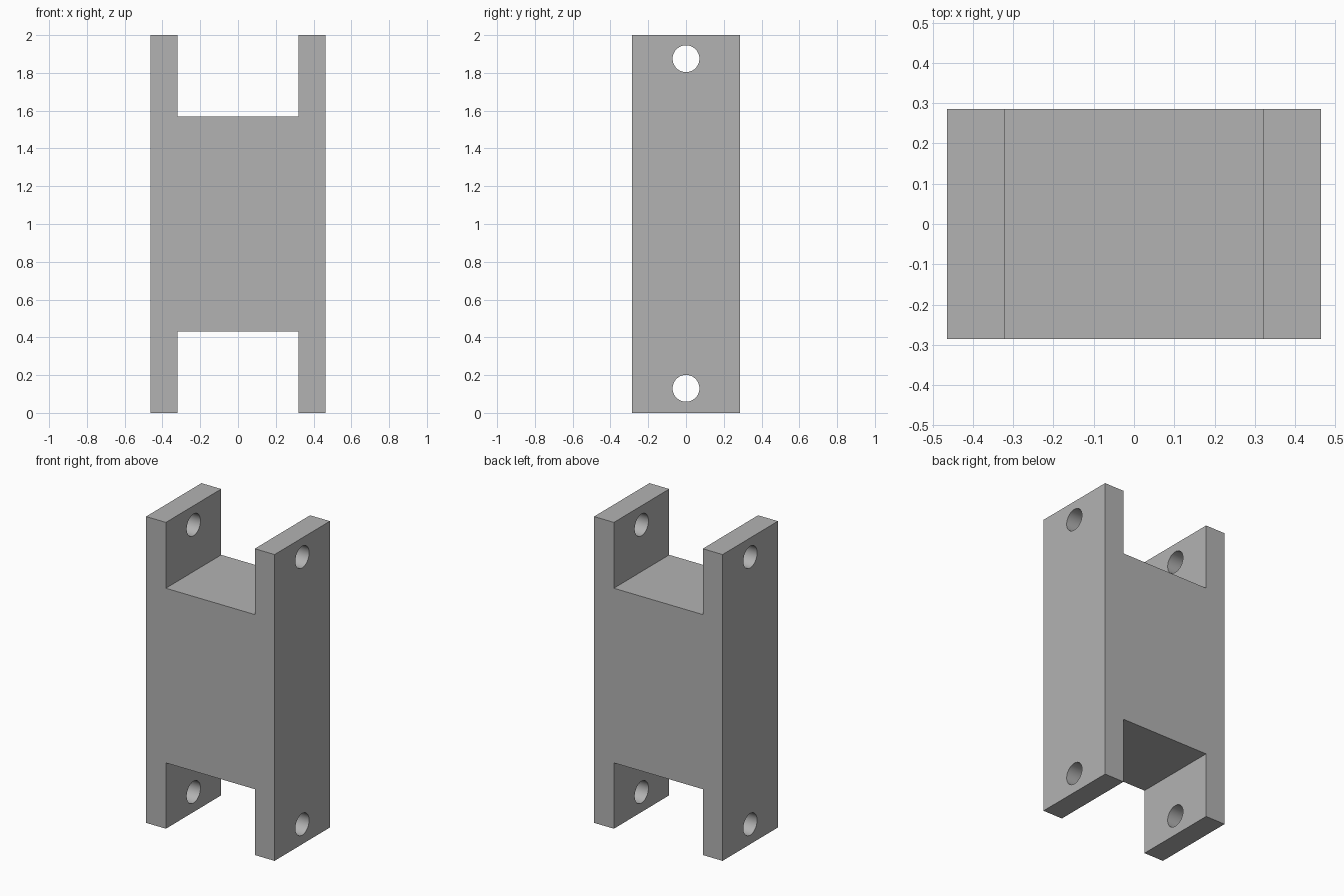
import bpy, bmesh, math

cube = bpy.data.objects.get("Cube")
if cube:
    bpy.data.objects.remove(cube, do_unlink=True)

# Overall dimensions
HALF_WIDTH, INNER, HALF_DEPTH = 0.464, 0.321, 0.2855
HEIGHT, WEB_BOTTOM, WEB_TOP = 2.0, 0.43, 1.57
HOLE_RADIUS, HOLE_HEIGHTS = 0.071, (0.13, 1.875)

grey = bpy.data.materials.new("plain grey")
grey.use_nodes = True
colour = (0.45, 0.45, 0.45, 1)
grey.diffuse_color = colour
grey.node_tree.nodes["Principled BSDF"].inputs["Base Color"].default_value = colour

# H-shaped body: profile extruded from front to back
right_half = [(HALF_WIDTH, 0), (HALF_WIDTH, HEIGHT), (INNER, HEIGHT),
              (INNER, WEB_TOP)]
left_half = [(-x, z) for x, z in reversed(right_half)]
profile = right_half + left_half + [(-INNER, 0), (-INNER, WEB_BOTTOM),
                                    (INNER, WEB_BOTTOM), (INNER, 0)]
bm = bmesh.new()
face = bm.faces.new([bm.verts.new((x, -HALF_DEPTH, z)) for x, z in profile])
extruded = bmesh.ops.extrude_face_region(bm, geom=[face])["geom"]
bmesh.ops.translate(bm, vec=(0, 2 * HALF_DEPTH, 0),
                    verts=[v for v in extruded if isinstance(v, bmesh.types.BMVert)])
bmesh.ops.recalc_face_normals(bm, faces=bm.faces)
mesh = bpy.data.meshes.new("bracket_body")
bm.to_mesh(mesh)
bm.free()
mesh.materials.append(grey)
body = bpy.data.objects.new("bracket_body", mesh)
bpy.context.collection.objects.link(body)


# Pin holes drilled across both side plates
def drill(z):
    bpy.ops.mesh.primitive_cylinder_add(vertices=48, radius=HOLE_RADIUS, depth=1.2,
                                        location=(0, 0, z),
                                        rotation=(0, math.pi / 2, 0))
    cutter = bpy.context.object
    cutter.name = "hole_cutter"
    cutter.hide_render = True
    cutter.data.materials.append(grey)
    cut = body.modifiers.new("pin hole", "BOOLEAN")
    cut.operation, cut.solver, cut.object = "DIFFERENCE", "EXACT", cutter
    bpy.ops.object.select_all(action="DESELECT")
    body.select_set(True)
    bpy.context.view_layer.objects.active = body
    bpy.ops.object.modifier_apply(modifier=cut.name)
    bpy.data.objects.remove(cutter, do_unlink=True)


for height in HOLE_HEIGHTS:
    drill(height)

# Smooth hole walls, crisp outer edges
bpy.ops.object.shade_smooth_by_angle(angle=math.radians(30))
